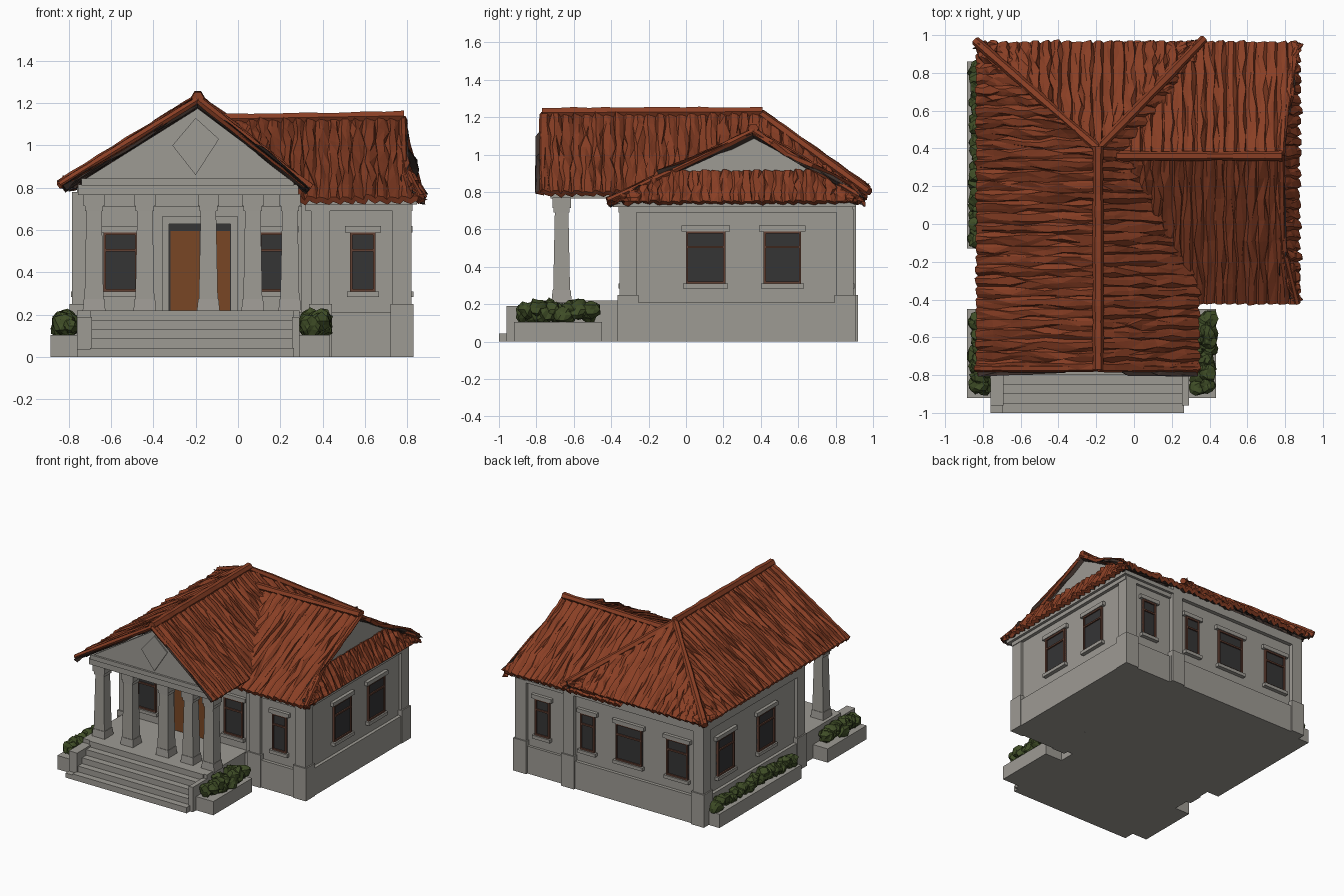
import bpy, bmesh, math, random
from mathutils import Vector as V, Matrix

if "Cube" in bpy.data.objects:
    bpy.data.objects.remove(bpy.data.objects["Cube"])

random.seed(4)


def material(name, r, g, b):
    m = bpy.data.materials.new(name)
    m.diffuse_color = (r, g, b, 1)
    m.use_nodes = True
    m.node_tree.nodes["Principled BSDF"].inputs["Base Color"].default_value = m.diffuse_color
    return m


STONE = material("grey plaster", .34, .325, .295)
TILE = material("terracotta tile", .25, .049, .018)
SOFFIT = material("dark soffit", .055, .035, .028)
GLASS = material("dark glass", .035, .035, .036)
WOOD = material("door wood", .19, .062, .018)
FRAME = material("window frame", .12, .05, .032)
LEAF = material("leaf green", .05, .075, .02)


def finish(name, bm, *mats):
    me = bpy.data.meshes.new(name)
    bm.to_mesh(me)
    bm.free()
    ob = bpy.data.objects.new(name, me)
    bpy.context.collection.objects.link(ob)
    for m in mats:
        me.materials.append(m)
    return ob


def add_box(bm, x0, x1, y0, y1, z0, z1, top=1.0, mi=0):
    """Box with an optional taper towards the top."""
    vs = bmesh.ops.create_cube(bm, size=1)["verts"]
    for v in vs:
        k = top if v.co.z > 0 else 1
        v.co = V(((x0 + x1) / 2 + v.co.x * k * (x1 - x0),
                  (y0 + y1) / 2 + v.co.y * k * (y1 - y0),
                  z1 if v.co.z > 0 else z0))
    for f in {f for v in vs for f in v.link_faces}:
        f.material_index = mi
    return vs


def boxes(name, items, mat=STONE):
    bm = bmesh.new()
    for it in items:
        add_box(bm, *it)
    return finish(name, bm, mat)


# Walls, plinth and cornice
boxes("walls", [(-.76, .40, -.30, .88, 0, .80), (.30, .80, -.33, .87, 0, .75)])
boxes("plinth", [(-.785, .42, -.33, .905, 0, .21), (.36, .825, -.355, .89, 0, .21)])
boxes("cornice", [(-.785, .40, -.32, .91, .71, .78), (.32, .825, -.36, .89, .69, .72),
                  (.32, .845, -.39, .91, .72, .75)])

# Corner piers with a wider foot
piers = []
for x, y in [(-.74, .865), (.36, .865), (.775, .85), (.775, -.31), (.39, -.31), (-.74, -.27)]:
    piers += [(x - .045, x + .045, y - .045, y + .045, .2, .71),
              (x - .055, x + .055, y - .055, y + .055, 0, .25)]
boxes("corner_piers", piers)

# Porch floor, steps and cheek walls
boxes("porch_floor", [(-.76, .29, -.79, -.28, 0, .22)])
boxes("steps", [(-.70, .265, -1 + .05 * i, -.75, 0, .044 * (i + 1)) for i in range(5)])
boxes("cheek_walls", [(-.76, -.69, -.96, -.75, 0, .19), (.255, .29, -.96, -.75, 0, .19),
                      (-.76, .26, -1, -.9, 0, .035)])

# Columns
cols = []
for x in (-.68, -.44, -.14, .07, .245):
    y = -.665
    cols += [(x - .055, x + .055, y - .055, y + .055, .21, .275, .88),
             (x - .045, x + .045, y - .045, y + .045, .27, .71, .8),
             (x - .043, x + .043, y - .043, y + .043, .69, .715),
             (x - .05, x + .05, y - .05, y + .05, .715, .77)]
boxes("columns", cols)

# Entablature and porch ceiling
boxes("entablature", [(-.755, .285, -.725, -.28, .765, .815), (-.74, .265, -.735, -.28, .81, .845)])


def gable(name, pts, axis):
    """Extrude a triangle into a thin gable panel."""
    bm = bmesh.new()
    f = bm.faces.new([bm.verts.new(p) for p in pts])
    r = bmesh.ops.extrude_face_region(bm, geom=[f])
    bmesh.ops.translate(bm, verts=[g for g in r["geom"] if isinstance(g, bmesh.types.BMVert)], vec=axis)
    bmesh.ops.recalc_face_normals(bm, faces=bm.faces)
    return finish(name, bm, STONE)


gable("front_pediment", [(-.74, -.72, .83), (.27, -.72, .83), (-.19, -.72, 1.175)], (0, .05, 0))
gable("side_gable", [(.765, -.12, .87), (.765, .76, .87), (.765, .36, 1.09)], (-.04, 0, 0))
gable("pediment_diamond_top", [(-.31, -.728, 1.0), (-.09, -.728, 1.03), (-.2, -.728, 1.13)], (0, .009, 0))
gable("pediment_diamond_base", [(-.31, -.728, 1.0), (-.2, -.728, .86), (-.09, -.728, 1.03)], (0, .009, 0))


def opening(name, cx, cy, ang, w, z0, z1, door=False):
    """Window or door plate facing -y, turned about z to suit its wall."""
    bm = bmesh.new()
    h, t = w / 2, .012
    add_box(bm, -h, h, -.008, .01, z0, z1, 1, 1)
    if door:
        for s in (-1, 1):
            x = s * h / 2
            add_box(bm, x - h / 2 + .006, x + h / 2 - .003, -.015, .01, z0, z1 - .035, 1, 2)
        add_box(bm, -h - .035, -h, -.03, .01, z0, z1 + .035)
        add_box(bm, h, h + .035, -.03, .01, z0, z1 + .035)
        add_box(bm, -h, h, -.03, .01, z1, z1 + .035)
    else:
        zm = z0 + (z1 - z0) * .7
        for a in ((-h, -h + t, z0, z1), (h - t, h, z0, z1), (-h, h, z1 - t, z1),
                  (-h, h, z0, z0 + t), (-h, h, zm - t / 2, zm + t / 2)):
            add_box(bm, a[0], a[1], -.018, .01, a[2], a[3], 1, 2)
        add_box(bm, -h - .015, h + .015, -.03, .01, z0 - .025, z0)
        add_box(bm, -h - .025, h + .025, -.025, .01, z1, z1 + .03)
    bm.transform(Matrix.Translation((cx, cy, 0)) @ Matrix.Rotation(ang, 4, 'Z'))
    finish(name, bm, STONE, GLASS, WOOD if door else FRAME)


# Doors and windows on all four walls
opening("front_door", -.18, -.30, 0, .29, .22, .63, True)
for i, (x, y, a, w) in enumerate([
        (-.555, -.30, 0, .16), (.18, -.30, 0, .16), (.59, -.33, 0, .12),
        (.80, .105, math.pi / 2, .21), (.80, .515, math.pi / 2, .20),
        (.60, .87, math.pi, .12), (.21, .88, math.pi, .12), (-.14, .88, math.pi, .22), (-.55, .88, math.pi, .18),
        (-.76, .62, -math.pi / 2, .2), (-.76, .13, -math.pi / 2, .2)]):
    opening("window_%d" % i, x, y, a, w, .31, .59)


def slope(name, a, b, ra, rb, kb=1.0, pitch=.056, rows=7):
    """Tiled roof plane from eave a-b up to ridge ra-rb, with rough raised courses."""
    a, b, ra, rb = map(V, (a, b, ra, rb))
    L = (b - a).length
    e = (b - a) / L
    sa, sb = (ra - a).dot(e), (rb - a).dot(e)
    up = (ra - a) - e * sa
    n = e.cross(up).normalized()
    lo, hi = min(0, sa), max(L, sb)
    count = max(2, round((hi - lo) / pitch))
    step = (hi - lo) / count
    bm = bmesh.new()
    prev = None
    for i in range(count):
        big = random.uniform(.012, .026)
        for fr, ht in ((0, 0), (.22, big), (.7, big * .7)) + (((1, 0),) if i == count - 1 else ()):
            s0 = lo + (i + fr) * step
            t0, t1 = 0, 1
            if s0 < 0:
                t0 = s0 / sa
            elif s0 < sa:
                t1 = s0 / sa
            if s0 > sb + 1e-4 and L - sb > 1e-4:
                t1 = min(t1, kb * (L - s0) / (L - sb))
            t1 = max(t1, t0 + .01)
            line = []
            for j in range(rows + 1):
                t = t0 + (t1 - t0) * j / rows
                inner = 0 < j < rows
                s = s0 + (random.uniform(-.2, .2) * step if inner and 0 < i + fr < count else 0)
                line.append(bm.verts.new(a + e * s + up * t + n * (ht + random.uniform(-.006, .006))))
            if prev:
                for j in range(rows):
                    q = (prev[j], line[j], line[j + 1], prev[j + 1])
                    k = random.random() < .5
                    for tri in ((0, 1, 2), (0, 2, 3)) if k else ((0, 1, 3), (1, 2, 3)):
                        bm.faces.new([q[m] for m in tri])
            prev = line
    ob = finish(name, bm, TILE, SOFFIT)
    md = ob.modifiers.new("thickness", 'SOLIDIFY')
    md.thickness, md.offset, md.material_offset = .028, -1, 1
    return ob


# Main gabled roof, hipped at the back
apex, peak = (-.19, .40, 1.215), (-.19, -.77, 1.215)
slope("main_roof_left", (-.83, .96, .81), (-.83, -.78, .81), apex, peak)
slope("main_roof_right", (.34, -.78, .795), (.34, .96, .795), peak, apex)
slope("main_roof_back", (.34, .96, .80), (-.83, .96, .80), apex, apex)
# Side wing roof with a small gable above a tiled skirt
slope("wing_roof_front", (.26, -.42, .745), (.87, -.42, .745), (-.13, .36, 1.115), (.78, .36, 1.13), .45)
slope("wing_roof_back", (.87, .96, .765), (.25, .96, .765), (.79, .36, 1.12), (-.12, .36, 1.12))
slope("wing_skirt", (.87, -.42, .745), (.87, .96, .745), (.775, -.07, .91), (.775, .69, .91), rows=4)


def cap(name, p, q, r, segs=10):
    """Irregular ridge tile run."""
    p, q = V(p), V(q)
    d = (q - p).normalized()
    side = d.cross(V((0, 0, 1))).normalized()
    nrm = side.cross(d)
    bm = bmesh.new()
    rings = []
    for i in range(segs + 1):
        c = p.lerp(q, i / segs)
        k = r * random.uniform(.85, 1.15)
        rings.append([bm.verts.new(c + side * math.cos(x * math.pi / 3) * k + nrm * math.sin(x * math.pi / 3) * k)
                      for x in range(6)])
    for A, B in zip(rings, rings[1:]):
        for j in range(6):
            bm.faces.new((A[j], A[j - 1], B[j - 1], B[j]))
    bm.faces.new(rings[0])
    bm.faces.new(rings[-1][::-1])
    bmesh.ops.recalc_face_normals(bm, faces=bm.faces)
    return finish(name, bm, TILE)


# Ridge, hip and rake tiles
cap("main_ridge", (-.19, -.77, 1.225), (-.19, .41, 1.23), .029, 14)
cap("wing_ridge", (-.12, .36, 1.125), (.785, .36, 1.14), .025)
cap("left_hip", (-.19, .40, 1.22), (-.84, .97, .815), .024)
cap("right_hip", (-.19, .40, 1.22), (.37, .98, .80), .024)
cap("rake_left", (-.19, -.765, 1.215), (-.84, -.765, .815), .019)
cap("rake_right", (-.19, -.765, 1.215), (.34, -.765, .80), .019)
cap("side_rake_front", (.78, .36, 1.125), (.785, -.07, .915), .018)
cap("side_rake_back", (.78, .36, 1.125), (.80, .69, .92), .018)
cap("skirt_hip_front", (.78, -.07, .915), (.865, -.42, .755), .016, 6)
cap("skirt_hip_back", (.79, .69, .92), (.865, .95, .765), .016, 6)


def planter(name, x0, x1, y0, y1, bx0, bx1, r, n):
    """Low trough with a row of rough shrubs."""
    boxes(name + "_box", [(x0, x1, y0, y1, 0, .105)])
    bm = bmesh.new()
    for i in range(n):
        k = r * random.uniform(.8, 1.15)
        c = V((random.uniform(bx0 + k, bx1 - k) if bx1 - bx0 > 2 * k else (bx0 + bx1) / 2,
               y0 + r + (y1 - y0 - 2 * r) * i / (n - 1), .105 + r * random.uniform(.6, 1.5)))
        for v in bmesh.ops.create_icosphere(bm, subdivisions=2, radius=k)["verts"]:
            v.co = v.co * random.uniform(.75, 1.2) + c
    finish(name + "_shrubs", bm, LEAF)


# Planters
planter("right_planter", .28, .435, -.92, -.45, .28, .45, .052, 20)
planter("left_planter", -.885, -.75, -.92, -.45, -.885, -.75, .048, 20)
planter("side_planter", -.885, -.76, -.13, .86, -.88, -.78, .045, 22)
